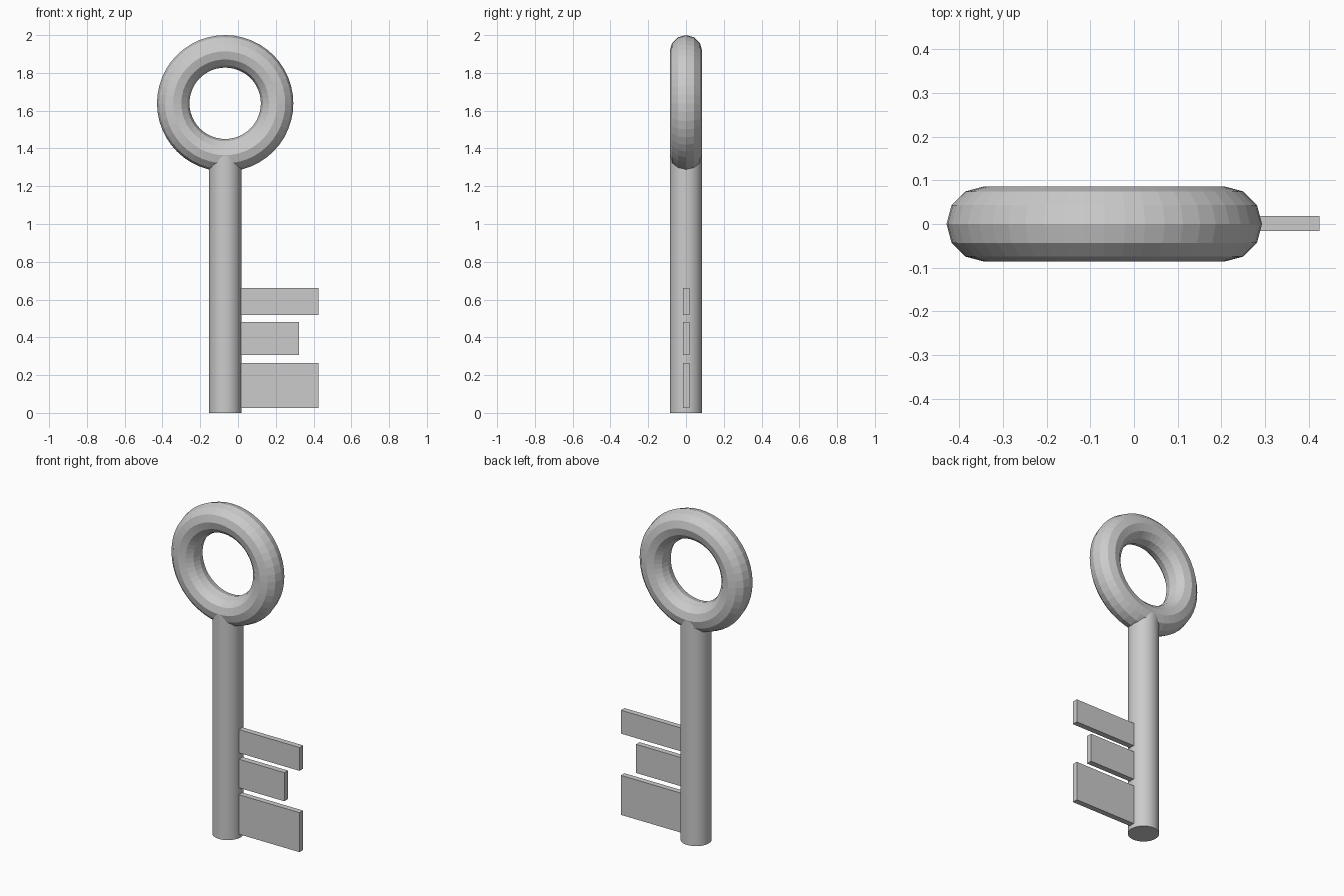
import bpy

if "Cube" in bpy.data.objects:
    bpy.data.objects.remove(bpy.data.objects["Cube"])

CX = -0.068      # axis of the shaft and ring
R = 0.086        # shaft radius and ring tube radius
RING_R = 0.275
RING_Z = 2.0 - RING_R - R


def tooth(name, x_end, z0, z1):
    """Flat bar running from inside the shaft out to x_end."""
    x0 = CX + 0.05
    bpy.ops.mesh.primitive_cube_add(size=1, location=((x0 + x_end) / 2, 0.001, (z0 + z1) / 2))
    ob = bpy.context.object
    ob.name = name
    ob.scale = (x_end - x0, 0.034, z1 - z0)
    bpy.ops.object.transform_apply(location=False, rotation=False, scale=True)


# Ring handle
bpy.ops.mesh.primitive_torus_add(major_segments=48, minor_segments=12,
                                 major_radius=RING_R, minor_radius=R,
                                 location=(CX, 0, RING_Z), rotation=(1.570796, 0, 0))
bpy.context.object.name = "ring_handle"

# Shaft, ending at the centre of the ring tube
shaft_h = RING_Z - RING_R
bpy.ops.mesh.primitive_cylinder_add(vertices=32, radius=R, depth=shaft_h,
                                    location=(CX, 0, shaft_h / 2))
shaft = bpy.context.object
shaft.name = "shaft"
bpy.ops.object.shade_smooth_by_angle()

# Teeth
tooth("lower_tooth", 0.425, 0.025, 0.265)
tooth("middle_tooth", 0.323, 0.307, 0.481)
tooth("upper_tooth", 0.425, 0.519, 0.661)
